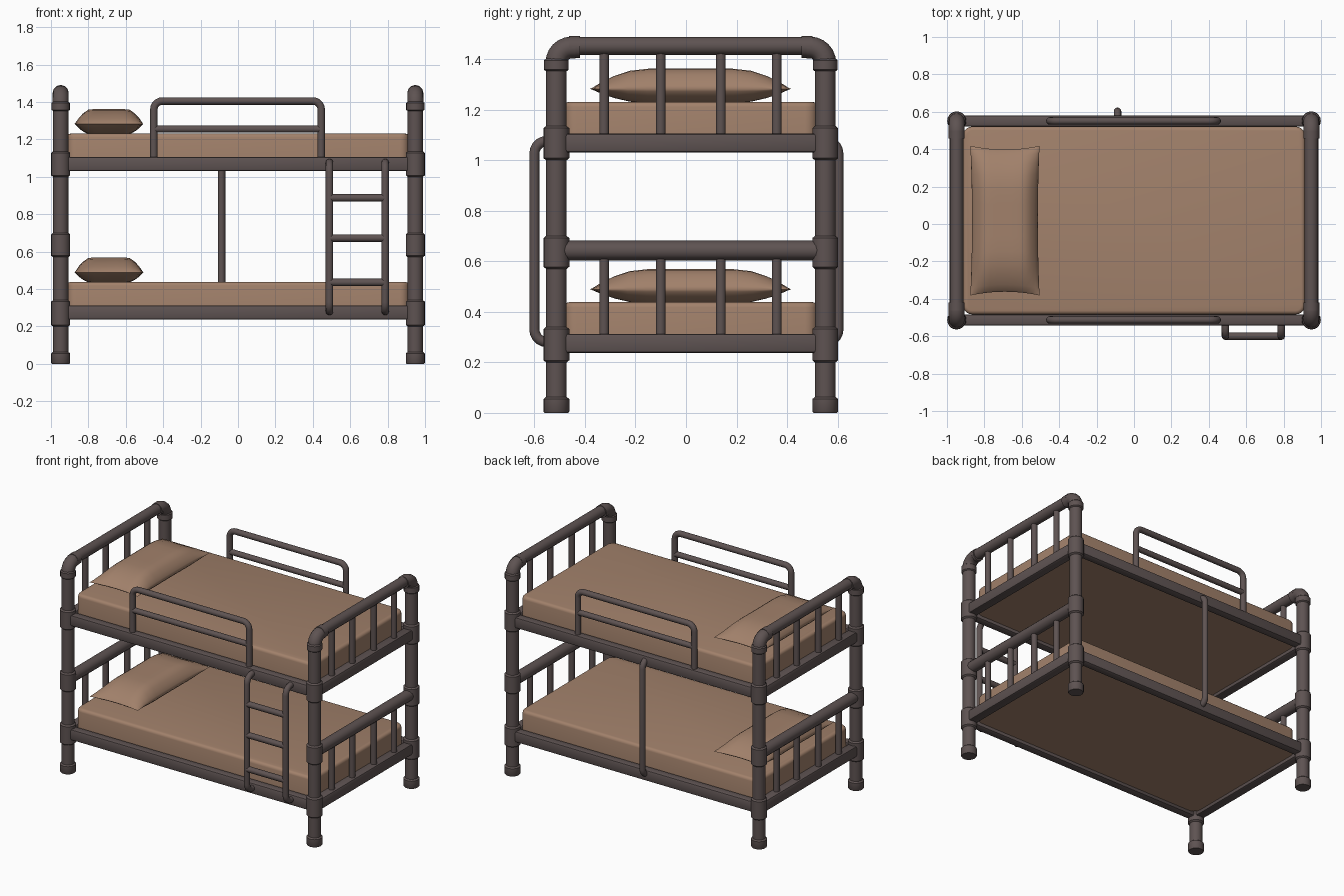
import bpy, bmesh, math
from mathutils import Vector

if "Cube" in bpy.data.objects:
    bpy.data.objects.remove(bpy.data.objects["Cube"])


def material(name, col):
    m = bpy.data.materials.new(name)
    m.diffuse_color = (*col, 1)
    m.use_nodes = True
    m.node_tree.nodes["Principled BSDF"].inputs["Base Color"].default_value = m.diffuse_color
    return m


METAL = material("dark_brown_metal", (0.112, 0.086, 0.084))
FABRIC = material("tan_fabric", (0.36, 0.22, 0.147))

YF, YB, XP = -0.513, 0.551, 0.948      # post positions
YC = (YF + YB) / 2
DECKS = {"lower": 0.275, "upper": 1.068}  # height of side rails


def smooth(ob, angle=40):
    bpy.ops.object.select_all(action='DESELECT')
    ob.select_set(True)
    bpy.context.view_layer.objects.active = ob
    bpy.ops.object.shade_smooth_by_angle(angle=math.radians(angle))


def mesh_object(name, bm, mat, angle=40):
    bmesh.ops.recalc_face_normals(bm, faces=bm.faces)
    me = bpy.data.meshes.new(name)
    bm.to_mesh(me)
    bm.free()
    me.materials.append(mat)
    ob = bpy.data.objects.new(name, me)
    bpy.context.collection.objects.link(ob)
    smooth(ob, angle)
    return ob


def rounded(pts, r, steps=5):
    """Path with its inner corners rounded by radius r."""
    pts = [Vector(p) for p in pts]
    out = [pts[0]]
    for a, b, c in zip(pts, pts[1:], pts[2:]):
        p, q = b + (a - b).normalized() * r, b + (c - b).normalized() * r
        centre = p + q - b
        for i in range(steps + 1):
            t = math.pi / 2 * i / steps
            out.append(centre + (p - centre) * math.cos(t) + (q - centre) * math.sin(t))
    return out + [pts[-1]]


def tube(name, pts, r, res=4):
    cu = bpy.data.curves.new(name, 'CURVE')
    cu.dimensions = '3D'
    cu.bevel_depth, cu.bevel_resolution, cu.use_fill_caps = r, res, True
    sp = cu.splines.new('POLY')
    sp.points.add(len(pts) - 1)
    for s, p in zip(sp.points, pts):
        s.co = (*p, 1)
    ob = bpy.data.objects.new(name, cu)
    bpy.context.collection.objects.link(ob)
    bpy.ops.object.select_all(action='DESELECT')
    ob.select_set(True)
    bpy.context.view_layer.objects.active = ob
    bpy.ops.object.convert(target='MESH')
    ob = bpy.context.object
    ob.data.materials.clear()
    ob.data.materials.append(METAL)
    smooth(ob)
    return ob


def box(name, lo, hi, mat, bevel, segs=2, corner=0.0):
    """Box, optionally with rounder vertical corners."""
    bm = bmesh.new()
    bmesh.ops.create_cube(bm, size=1)
    for v in bm.verts:
        v.co = [(l + h) / 2 + c * (h - l) for l, h, c in zip(lo, hi, v.co)]
    if corner:
        up = [e for e in bm.edges if abs(e.verts[0].co.z - e.verts[1].co.z) > 0.01]
        bmesh.ops.bevel(bm, geom=up, offset=corner, segments=5, profile=0.5, affect='EDGES')
        edges = [e for e in bm.edges if abs(e.verts[0].co.z - e.verts[1].co.z) < 0.001
                 and e.verts[0].co.z > (lo[2] + hi[2]) / 2]
    else:
        edges = bm.edges[:]
    bmesh.ops.bevel(bm, geom=edges, offset=bevel, segments=segs, profile=0.5, affect='EDGES')
    return mesh_object(name, bm, mat)


def lathe(name, x, y, profile, n=20):
    """Upright turned part from (radius, z) pairs."""
    bm = bmesh.new()
    rings = [[bm.verts.new((x + r * math.cos(2 * math.pi * i / n),
                            y + r * math.sin(2 * math.pi * i / n), z)) for i in range(n)]
             for r, z in profile]
    for a, b in zip(rings, rings[1:]):
        for i in range(n):
            j = (i + 1) % n
            bm.faces.new((a[i], a[j], b[j], b[i]))
    bm.faces.new(rings[0])
    bm.faces.new(rings[-1])
    return mesh_object(name, bm, METAL)


def pillow(name, z0):
    """Soft cushion: two swollen sheets meeting at a seam."""
    n, cx, cy, hx, hy = 14, -0.69, 0.018, 0.185, 0.4
    bm = bmesh.new()
    for up in (True, False):
        g = []
        for i in range(n + 1):
            row = []
            for j in range(n + 1):
                u = math.sin(math.pi / 2 * (2 * i / n - 1))
                v = math.sin(math.pi / 2 * (2 * j / n - 1))
                f = min(1, 1.3 * (1 - abs(u) ** 2.2) ** 0.7) * min(1, 1.25 * (1 - abs(v) ** 2.2) ** 0.75)
                z = 0.053 + (0.08 if up else -0.056) * f
                pinch = 0.05                          # sides drawn in between corners
                x = cx + hx * u * (1 - pinch * (1 - v * v))
                y = cy + hy * v * (1 - pinch * (1 - u * u))
                row.append(bm.verts.new((x, y, z0 + z)))
            g.append(row)
        for i in range(n):
            for j in range(n):
                bm.faces.new((g[i][j], g[i + 1][j], g[i + 1][j + 1], g[i][j + 1]))
    bmesh.ops.remove_doubles(bm, verts=bm.verts, dist=0.0005)
    mesh_object(name, bm, FABRIC, 60)


# Corner posts with feet and collars
R, C = 0.041, 0.051
profile = [(C - 0.004, 0), (C, 0.006), (C, 0.055), (R, 0.063)]
for lo, hi in ((0.2, 0.34), (0.57, 0.7), (1.0, 1.135)):
    profile += [(R, lo), (C, lo + 0.008), (C, hi - 0.008), (R, hi)]
profile += [(R, 1.352), (C - 0.002, 1.358), (C - 0.002, 1.395), (R, 1.402)]
for sx, side in ((-1, "left"), (1, "right")):
    x = sx * XP
    for y, face in ((YF, "front"), (YB, "back")):
        lathe(f"{face}_{side}_post", x, y, profile)
        s = 1 if y < 0 else -1
        # Elbow pipe and its collar
        tube(f"{face}_{side}_elbow", rounded([(x, y, 1.38), (x, y, 1.446), (x, y + s * 0.075, 1.446)], 0.06, 6), 0.043)
        tube(f"{face}_{side}_elbow_collar", [(x, y + s * 0.05, 1.448), (x, y + s * 0.093, 1.448)], 0.043)
    # Head and foot bars
    tube(f"{side}_top_bar", [(x, YF + 0.06, 1.452), (x, YB - 0.06, 1.452)], 0.036)
    tube(f"{side}_middle_bar", [(x, YF, 0.643), (x, YB, 0.643)], 0.039)
    for i, y in enumerate((-0.324, -0.1, 0.138, 0.359)):
        tube(f"{side}_lower_spindle_{i}", [(x, y, 0.28), (x, y, 0.64)], 0.02, 3)
        tube(f"{side}_upper_spindle_{i}", [(x, y, 1.07), (x, y, 1.45)], 0.02, 3)
    for deck, z in DECKS.items():
        box(f"{side}_{deck}_end_rail", (x - 0.033, YF, z - 0.038), (x + 0.033, YB, z + 0.038), METAL, 0.012)

# Long side rails, mattresses and pillows
for deck, z in DECKS.items():
    for y, face in ((YF, "front"), (YB, "back")):
        box(f"{face}_{deck}_side_rail", (-XP, y - 0.03, z - 0.038), (XP, y + 0.03, z + 0.038), METAL, 0.012)
    top = z + 0.163
    box(f"{deck}_mattress", (-0.915, YF + 0.03, z - 0.015), (0.915, YB - 0.03, top), FABRIC, 0.02, 3, 0.05)
    pillow(f"{deck}_pillow", top - 0.002)

# Guard rails on both long sides of the upper bunk
for y, face in ((YF, "front"), (YB, "back")):
    tube(f"{face}_guard_rail", rounded([(-0.45, y, 1.09), (-0.45, y, 1.405), (0.445, y, 1.405), (0.445, y, 1.09)], 0.045), 0.02)
    tube(f"{face}_guard_bar", [(-0.45, y, 1.255), (0.445, y, 1.255)], 0.019)

# Ladder and back brace
def upright(name, x, y0, y1):
    tube(name, rounded([(x, y0, 1.076), (x, y1, 1.076), (x, y1, 0.28), (x, y0, 0.28)], 0.05), 0.02)


upright("ladder_left_upright", 0.489, YF, -0.6)
upright("ladder_right_upright", 0.787, YF, -0.6)
for i, z in enumerate((0.435, 0.672, 0.887)):
    tube(f"ladder_rung_{i}", [(0.489, -0.6, z), (0.787, -0.6, z)], 0.02)
upright("back_brace", -0.088, YB, 0.603)
